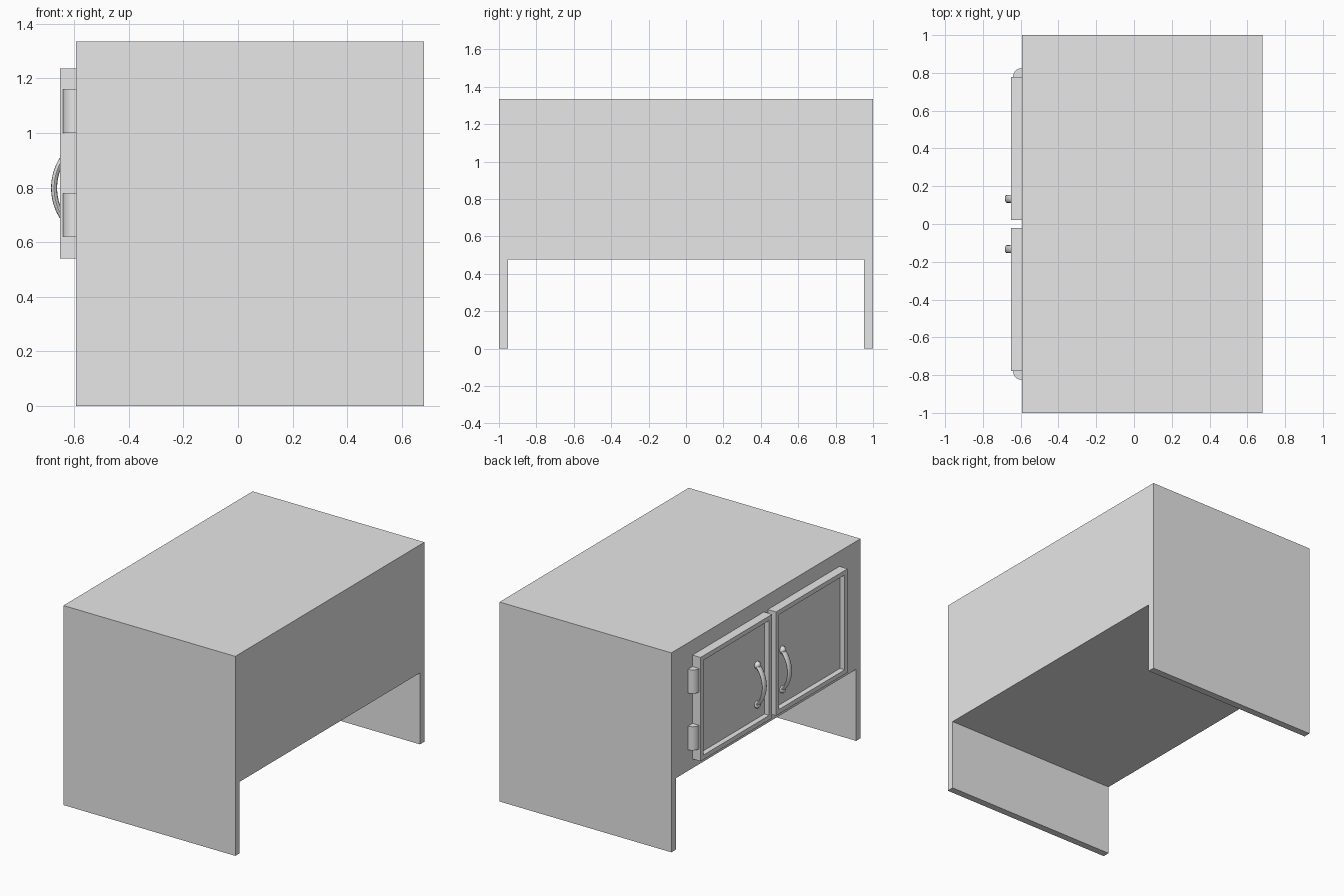
import bpy, bmesh, math

if "Cube" in bpy.data.objects:
    bpy.data.objects.remove(bpy.data.objects["Cube"])

grey = bpy.data.materials.new("plain grey")
grey.diffuse_color = (0.8, 0.8, 0.8, 1)
grey.use_nodes = True
grey.node_tree.nodes["Principled BSDF"].inputs["Base Color"].default_value = grey.diffuse_color


def finish(name, bm):
    bmesh.ops.recalc_face_normals(bm, faces=bm.faces)
    me = bpy.data.meshes.new(name)
    bm.to_mesh(me)
    bm.free()
    me.materials.append(grey)
    ob = bpy.data.objects.new(name, me)
    bpy.context.collection.objects.link(ob)
    return ob


def add_box(bm, lo, hi):
    verts = bmesh.ops.create_cube(bm, size=1)["verts"]
    for v in verts:
        for i in range(3):
            v.co[i] = (lo[i] + hi[i]) / 2 + v.co[i] * (hi[i] - lo[i])
    return verts


def box(name, lo, hi):
    bm = bmesh.new()
    add_box(bm, lo, hi)
    return finish(name, bm)


def smooth(ob, angle):
    bpy.ops.object.select_all(action='DESELECT')
    ob.select_set(True)
    bpy.context.view_layer.objects.active = ob
    bpy.ops.object.shade_smooth_by_angle(angle=math.radians(angle))


BACK, FRONT = 0.68, -0.592      # cabinet depth along x, doors on the -x side
TOP, FLOOR = 1.335, 0.478

# Cabinet body between the two side panels
box("cabinet_body", (FRONT, -0.953, FLOOR), (BACK, 0.953, TOP))


def door(s, name):
    """Door with a raised rim round a recessed panel."""
    bm = bmesh.new()
    y0, y1 = sorted((s * 0.021, s * 0.777))
    add_box(bm, (-0.652, y0, 0.54), (FRONT, y1, 1.235))
    bm.normal_update()
    face = min(bm.faces, key=lambda f: f.calc_center_median().x)
    bmesh.ops.inset_region(bm, faces=[face], thickness=0.043)
    rim = bmesh.ops.extrude_face_region(bm, geom=[face])
    moved = [g for g in rim["geom"] if isinstance(g, bmesh.types.BMVert)]
    bmesh.ops.translate(bm, verts=moved, vec=(0.035, 0, 0))
    if face.is_valid:
        bmesh.ops.delete(bm, geom=[face], context='FACES')
    finish(name, bm)


def hinge(s, z0, z1, name):
    """Hinge barrel with a rounded outer corner."""
    r = 0.045
    pts = [(FRONT, s * 0.772), (-0.64, s * 0.772)]
    for i in range(9):
        a = math.pi / 2 * i / 8
        pts.append((-0.64 + r - r * math.cos(a), s * (0.825 - r + r * math.sin(a))))
    pts.append((FRONT, s * 0.825))
    bm = bmesh.new()
    f = bm.faces.new([bm.verts.new((x, y, z0)) for x, y in pts])
    ext = bmesh.ops.extrude_face_region(bm, geom=[f])
    up = [g for g in ext["geom"] if isinstance(g, bmesh.types.BMVert)]
    bmesh.ops.translate(bm, verts=up, vec=(0, 0, z1 - z0))
    smooth(finish(name, bm), 30)


def handle(s, name):
    """Bowed pull swept with an oval section, with round feet."""
    bm = bmesh.new()
    n, m, yc, zc = 20, 12, s * 0.133, 0.798
    half, x_end, bow = 0.138, -0.617, 0.056
    R = (half ** 2 + bow ** 2) / (2 * bow)
    spread = math.asin(half / R)
    rings = []
    for i in range(n + 1):
        a = -spread + 2 * spread * i / n
        ring = []
        for k in range(m):
            t = 2 * math.pi * k / m
            r = R + 0.011 * math.cos(t)
            x = x_end - bow + R - r * math.cos(a)
            ring.append(bm.verts.new((x, yc + 0.021 * math.sin(t), zc + r * math.sin(a))))
        rings.append(ring)
    for a, b in zip(rings, rings[1:]):
        for k in range(m):
            bm.faces.new((a[k], a[(k + 1) % m], b[(k + 1) % m], b[k]))
    bm.faces.new(rings[0])
    bm.faces.new(rings[-1])
    for e in (-1, 1):
        foot = bmesh.ops.create_uvsphere(bm, u_segments=12, v_segments=8, radius=0.024)["verts"]
        bmesh.ops.translate(bm, verts=foot, vec=(x_end - 0.002, yc, zc + e * half * 0.96))
    smooth(finish(name, bm), 50)


# Mirrored pairs: side panels, doors, handles and hinges
for s, side in ((-1, "right"), (1, "left")):
    ya, yb = sorted((s * 0.953, s * 1.0))
    box(side + "_side_panel", (FRONT, ya, 0), (BACK, yb, TOP))
    door(s, side + "_door")
    handle(s, side + "_door_handle")
    hinge(s, 0.62, 0.778, side + "_lower_hinge")
    hinge(s, 1.0, 1.158, side + "_upper_hinge")
